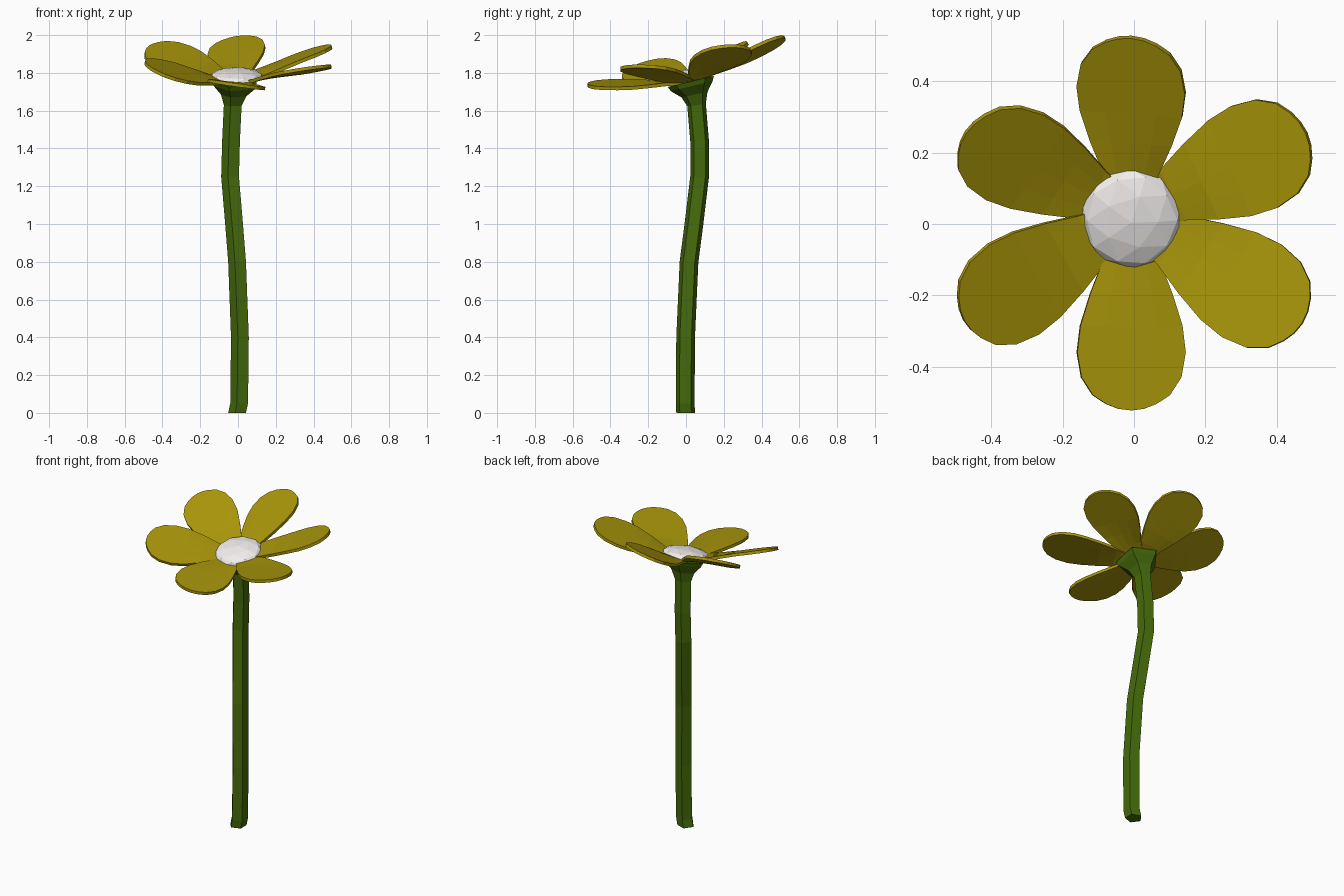
import bpy, bmesh
from math import sin, cos, pi, radians, tan
from mathutils import Matrix, Vector

if "Cube" in bpy.data.objects:
    bpy.data.objects.remove(bpy.data.objects["Cube"])


def material(name, color):
    m = bpy.data.materials.new(name)
    m.diffuse_color = (*color, 1)
    m.use_nodes = True
    m.node_tree.nodes["Principled BSDF"].inputs["Base Color"].default_value = m.diffuse_color
    return m


def add_object(name, bm, mat):
    bmesh.ops.recalc_face_normals(bm, faces=bm.faces)
    me = bpy.data.meshes.new(name)
    bm.to_mesh(me)
    bm.free()
    me.materials.append(mat)
    ob = bpy.data.objects.new(name, me)
    bpy.context.collection.objects.link(ob)
    return ob


green = material("stem_green", (0.06, 0.145, 0.003))
yellow = material("petal_yellow", (0.39, 0.30, 0.003))
white = material("center_white", (0.88, 0.85, 0.84))

# Frame of the tilted flower head
head = Matrix.Translation((-0.008, 0.025, 1.76)) @ Matrix.Rotation(radians(13.5), 4, 'X')

# Five-sided stem flaring into the cup: x, y, z, radius, tilt in degrees
rings = [
    (0.0, -0.002, 0.0, 0.052, 0), (0.011, -0.004, 0.05, 0.052, 0),
    (0.015, -0.002, 0.40, 0.052, 0), (0.0, 0.016, 0.80, 0.052, -4),
    (-0.016, 0.042, 1.0, 0.052, -6), (-0.037, 0.072, 1.25, 0.052, -3),
    (-0.032, 0.072, 1.44, 0.052, 3), (-0.023, 0.056, 1.63, 0.052, 8),
    (-0.016, 0.045, 1.685, 0.074, 12), (-0.008, 0.03, 1.73, 0.12, 13.5),
    (-0.008, 0.026, 1.755, 0.132, 13.5),
]
bm = bmesh.new()
loops = []
N = 5
for x, y, z, r, tilt in rings:
    rot = Matrix.Rotation(radians(tilt), 3, 'X')
    loops.append([bm.verts.new(Vector((x, y, z)) + rot @ Vector(
        (r * cos((2 * i + 1) * pi / N), r * sin((2 * i + 1) * pi / N), 0))) for i in range(N)])
for a, b in zip(loops, loops[1:]):
    for i in range(N):
        j = (i + 1) % N
        bm.faces.new((a[i], a[j], b[j], b[i]))
bm.faces.new(loops[0])
bm.faces.new(loops[-1])
add_object("stem", bm, green)

# Petals: distance from centre and half width
outline = [(0.03, 0.05), (0.13, 0.08), (0.22, 0.115), (0.31, 0.143),
           (0.385, 0.152), (0.455, 0.14), (0.505, 0.108), (0.53, 0.07)]
# Per petal: pitch, twist, length scale, turn
petals = [(12.5, 10, 1, 0), (14, 10, 1, 0), (16, 10, 1.02, 0),
          (12.5, 8, 1, 0), (16, 10, 1.045, 0), (14, 14, 1.045, -1.5)]
for k, (pitch, twist, scale, turn) in enumerate(petals):
    bm = bmesh.new()
    rows = []
    for r, w in outline:
        ramp = min(1, max(0, (r - 0.06) / 0.2))
        row = []
        for s in (-1, -0.5, 0, 0.5, 1):
            rr = (r + 0.018 * (1 - s * s) * (r / 0.53) ** 6) * scale
            row.append(bm.verts.new((s * w, rr, s * w * ramp * tan(radians(twist)) - 0.015)))
        rows.append(row)
    for a, b in zip(rows, rows[1:]):
        for i in range(4):
            bm.faces.new((a[i], a[i + 1], b[i + 1], b[i]))
    petal = add_object(f"petal_{k + 1}", bm, yellow)
    petal.matrix_world = (head @ Matrix.Rotation(k * pi / 3 + radians(turn), 4, 'Z')
                          @ Matrix.Rotation(radians(pitch), 4, 'X'))
    mod = petal.modifiers.new("thickness", 'SOLIDIFY')
    mod.thickness = 0.018
    mod.offset = 0

# Faceted flower centre with a flattened underside
bm = bmesh.new()
bmesh.ops.create_icosphere(bm, subdivisions=2, radius=1)
for v in bm.verts:
    if v.co.z < 0:
        v.co.z *= 0.2
center = add_object("flower_center", bm, white)
center.matrix_world = head @ Matrix.Translation((0, -0.006, 0.018)) @ Matrix.Diagonal((0.145, 0.145, 0.046, 1))
